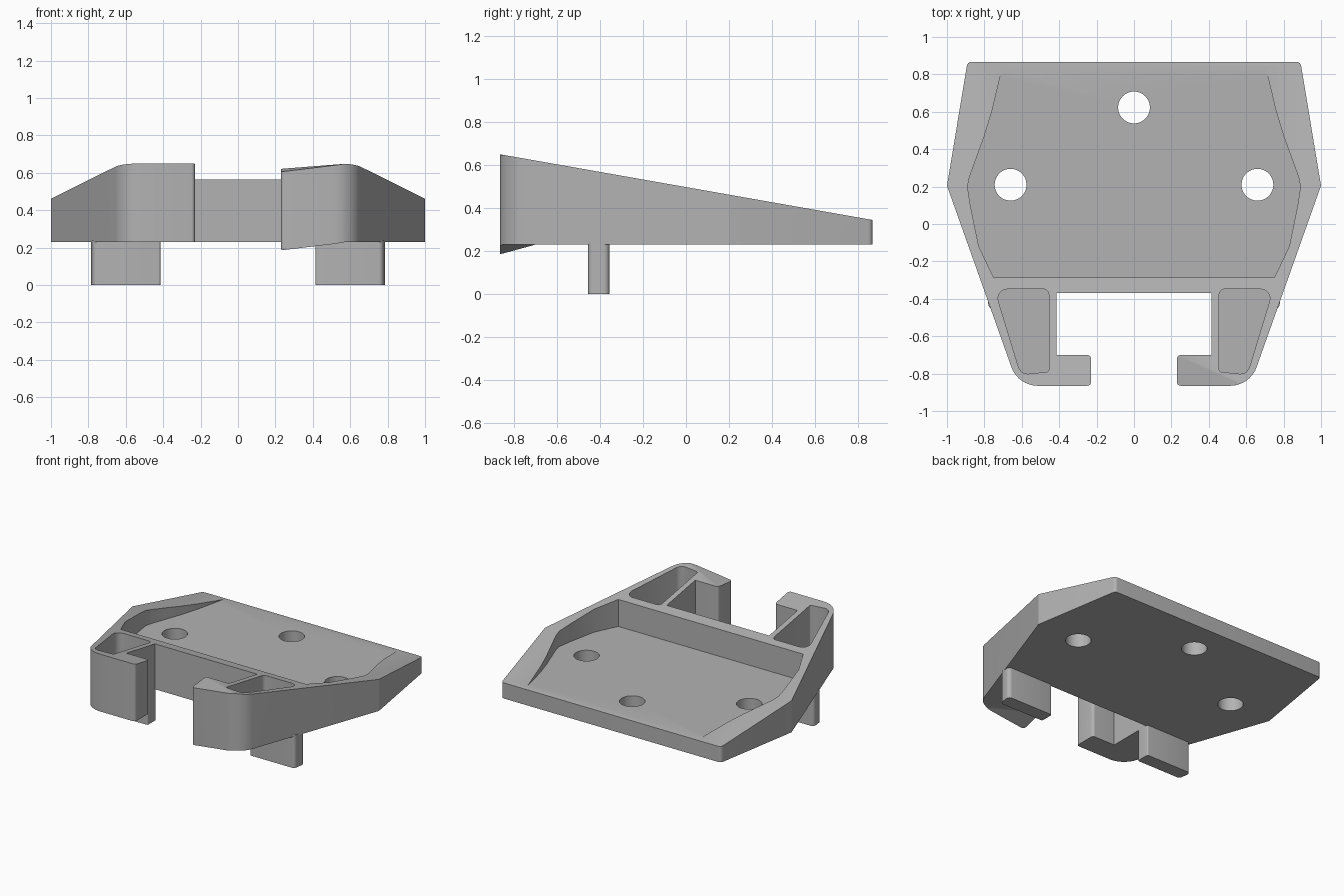
import bpy, bmesh, math
from mathutils import Vector

if "Cube" in bpy.data.objects:
    bpy.data.objects.remove(bpy.data.objects["Cube"])

BASE = 0.23      # underside of the body
FLOOR = 0.35     # floor of the large tray

grey = bpy.data.materials.new("grey plastic")
grey.diffuse_color = (0.45, 0.45, 0.45, 1)
grey.use_nodes = True
grey.node_tree.nodes["Principled BSDF"].inputs["Base Color"].default_value = grey.diffuse_color


def slope(x, y):
    return 0.4975 - 0.1763 * y


def rounded(points):
    """Turn (x, y, radius) corners into a 2D outline with filleted corners."""
    out = []
    n = len(points)
    for i, (x, y, r) in enumerate(points):
        p = Vector((x, y))
        if r == 0:
            out.append(p)
            continue
        a = (Vector(points[i - 1][:2]) - p).normalized()
        b = (Vector(points[(i + 1) % n][:2]) - p).normalized()
        half = a.angle(b) / 2
        mid = (a + b).normalized()
        center = p + mid * (r / math.sin(half))
        start = p + a * (r / math.tan(half)) - center
        end = p + b * (r / math.tan(half)) - center
        steps = 10 if r > 0.05 else 5
        turn = math.atan2(start.x * end.y - start.y * end.x, start.dot(end))
        for k in range(steps + 1):
            t = turn * k / steps
            c, s = math.cos(t), math.sin(t)
            out.append(center + Vector((start.x * c - start.y * s, start.x * s + start.y * c)))
    return out


def prism(name, outline, z0, top):
    """Extrude an outline from z0 up to a height, or a height function."""
    bm = bmesh.new()
    height = top if callable(top) else (lambda x, y: top)
    low = [bm.verts.new((p.x, p.y, z0)) for p in outline]
    high = [bm.verts.new((p.x, p.y, height(p.x, p.y))) for p in outline]
    bm.faces.new(low[::-1])
    bm.faces.new(high)
    n = len(low)
    for i in range(n):
        j = (i + 1) % n
        bm.faces.new((low[i], low[j], high[j], high[i]))
    bmesh.ops.recalc_face_normals(bm, faces=bm.faces)
    mesh = bpy.data.meshes.new(name)
    bm.to_mesh(mesh)
    bm.free()
    mesh.materials.append(grey)
    obj = bpy.data.objects.new(name, mesh)
    bpy.context.collection.objects.link(obj)
    return obj


def mirrored(points):
    """Complete a right half outline with its left half."""
    return points + [(-x, y, r) for x, y, r in reversed(points)]


def flip(points, side):
    return [(side * x, y, r) for x, y, r in points]


def cut(target, cutter):
    mod = target.modifiers.new("cut", 'BOOLEAN')
    mod.operation = 'DIFFERENCE'
    mod.solver = 'EXACT'
    mod.object = cutter
    bpy.context.view_layer.objects.active = target
    bpy.ops.object.modifier_apply(modifier=mod.name)
    bpy.data.objects.remove(cutter)


# Wedge body with two hooked arms
body = prism("body", rounded(mirrored([
    (0.89, 0.867, 0.025), (1.0, 0.205, 0), (0.62, -0.865, 0.15),
    (0.23, -0.865, 0.02), (0.23, -0.70, 0.02), (0.415, -0.70, 0),
    (0.415, -0.37, 0)])), BASE, slope)

# Large tray, running out where the floor meets the sloping top
cut(body, prism("tray_cutter", rounded(mirrored([
    (0.70, 0.86, 0), (0.715, 0.79, 0), (0.76, 0.60, 0), (0.80, 0.47, 0),
    (0.84, 0.36, 0), (0.88, 0.25, 0), (0.89, 0.20, 0), (0.875, 0.10, 0),
    (0.83, -0.12, 0), (0.75, -0.287, 0)])), FLOOR, 1.0))

# Pockets in the arms
for side in (-1, 1):
    cut(body, prism("pocket_cutter", rounded(flip([
        (0.455, -0.348, 0.03), (0.745, -0.348, 0.05),
        (0.605, -0.805, 0.05), (0.455, -0.79, 0.015)], side)), 0.29, 1.0))

# Screw holes
for hx, hy in ((0, 0.623), (-0.66, 0.21), (0.66, 0.21)):
    ring = [Vector((hx + 0.085 * math.cos(math.tau * k / 48),
                    hy + 0.085 * math.sin(math.tau * k / 48))) for k in range(48)]
    cut(body, prism("hole_cutter", ring, 0.1, 1.0))

# Right hook folds down toward its inner front corner
bm = bmesh.new()
bm.from_mesh(body.data)
bmesh.ops.bisect_plane(bm, geom=bm.verts[:] + bm.edges[:] + bm.faces[:],
                       plane_co=(0.60, -0.865, 0), plane_no=(0.165, 0.37, 0))
for v in bm.verts:
    if v.co.x > 0.2 and v.co.y < -0.6:
        fold = 1 - (v.co.x - 0.23) / 0.37 - (v.co.y + 0.865) / 0.165
        v.co.z -= 0.045 * max(0, fold)
bm.to_mesh(body.data)
bm.free()

# Tabs under the arms
tabs = []
for side, label in ((-1, "left"), (1, "right")):
    tabs.append(prism(label + "_tab", rounded(flip([
        (0.415, -0.455, 0.01), (0.415, -0.355, 0.01),
        (0.79, -0.355, 0.025), (0.775, -0.455, 0.025)], side)), 0, BASE + 0.01))

# Soft fillets, crisp edges
for obj in [body] + tabs:
    bpy.ops.object.select_all(action='DESELECT')
    obj.select_set(True)
    bpy.context.view_layer.objects.active = obj
    bpy.ops.object.shade_smooth_by_angle(angle=math.radians(25))
